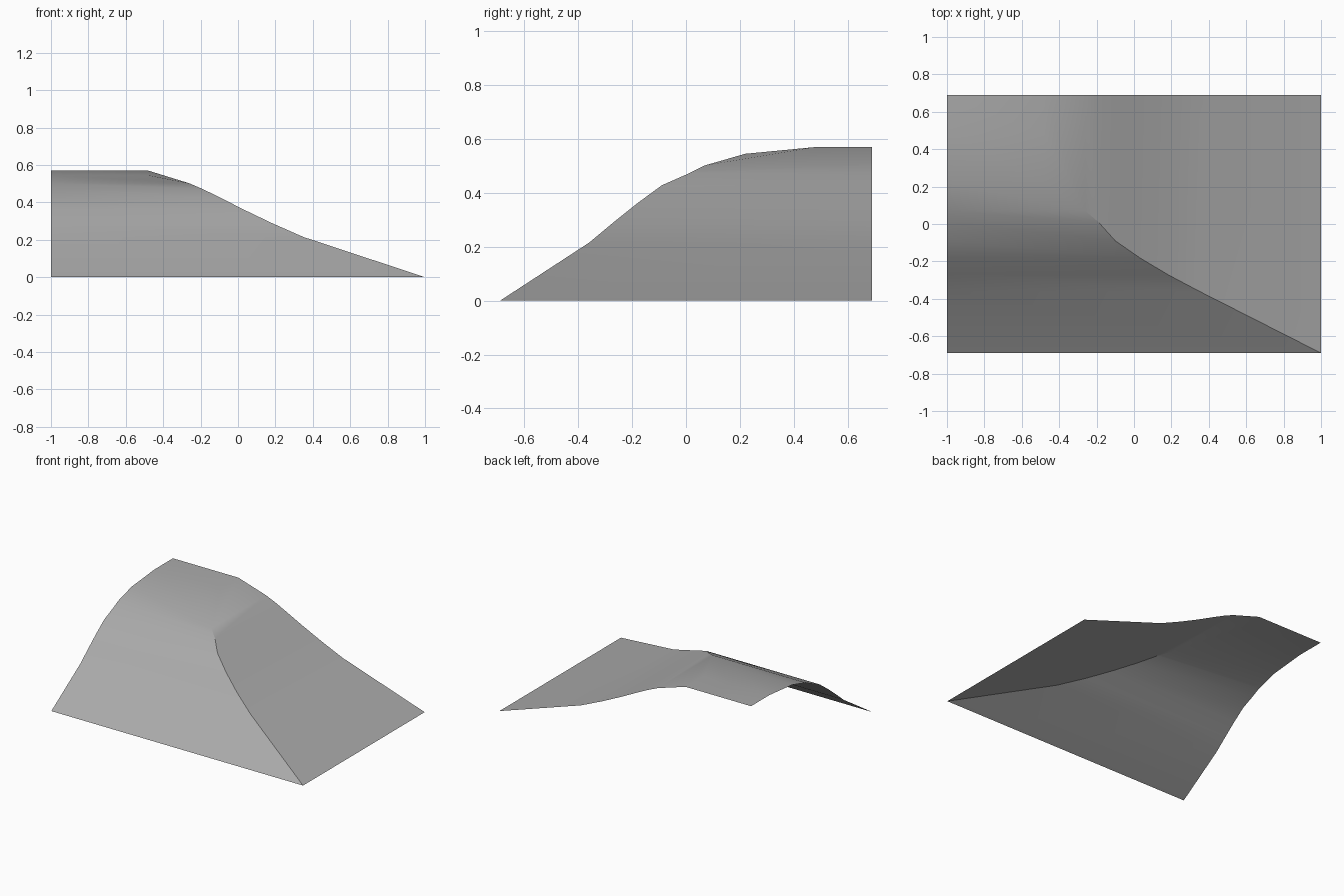
import bpy
import bmesh
import math

cube = bpy.data.objects.get("Cube")
if cube:
    bpy.data.objects.remove(cube, do_unlink=True)

LEFT, BACK = -1.0, 0.69

# Hip line where the front slope meets the side slope, from foot to shoulder
hip = [
    (1.0, -0.69, 0.0), (0.35, -0.36, 0.215), (0.18, -0.27, 0.29),
    (0.03, -0.18, 0.362), (-0.10, -0.09, 0.428), (-0.19, 0.01, 0.472),
    (-0.26, 0.07, 0.502),
]
shoulder = (-0.48, 0.22, 0.545)   # front corner of the crown
crest = (-0.48, 0.48, 0.57)       # start of the flat top
crest_back = (-0.48, BACK, 0.57)


def to_left(p):
    return (LEFT, p[1], p[2])


def to_back(p):
    return (p[0], BACK, p[2])


faces = []
# Front slope: strips running to the open left edge
front = hip + [shoulder, crest, crest_back]
for a, b in zip(front, front[1:]):
    if b in (crest, crest_back) or a in hip:
        faces.append((a, b, to_left(b), to_left(a)))

# Side slope: strips running to the open back edge
for a, b in zip(hip, hip[1:]):
    faces.append((a, to_back(a), to_back(b), b))

# Corner where both slopes blend into the crown
faces.append((hip[-1], crest, shoulder))
faces.append((hip[-1], to_back(hip[-1]), crest_back, crest))

bm = bmesh.new()
for corners in faces:
    bm.faces.new([bm.verts.new(c) for c in corners])
bmesh.ops.remove_doubles(bm, verts=bm.verts, dist=0.0001)
bmesh.ops.recalc_face_normals(bm, faces=bm.faces)
if sum(f.normal.z for f in bm.faces) < 0:
    bmesh.ops.reverse_faces(bm, faces=bm.faces)
mesh = bpy.data.meshes.new("ramp_corner")
bm.to_mesh(mesh)
bm.free()

# Plain grey surface
grey = bpy.data.materials.new("grey")
grey.use_nodes = True
colour = (0.4, 0.4, 0.4, 1.0)
grey.diffuse_color = colour
grey.node_tree.nodes["Principled BSDF"].inputs["Base Color"].default_value = colour
mesh.materials.append(grey)

ramp = bpy.data.objects.new("ramp_corner", mesh)
bpy.context.collection.objects.link(ramp)
bpy.ops.object.select_all(action='DESELECT')
ramp.select_set(True)
bpy.context.view_layer.objects.active = ramp
bpy.ops.object.shade_smooth_by_angle(angle=math.radians(30))
